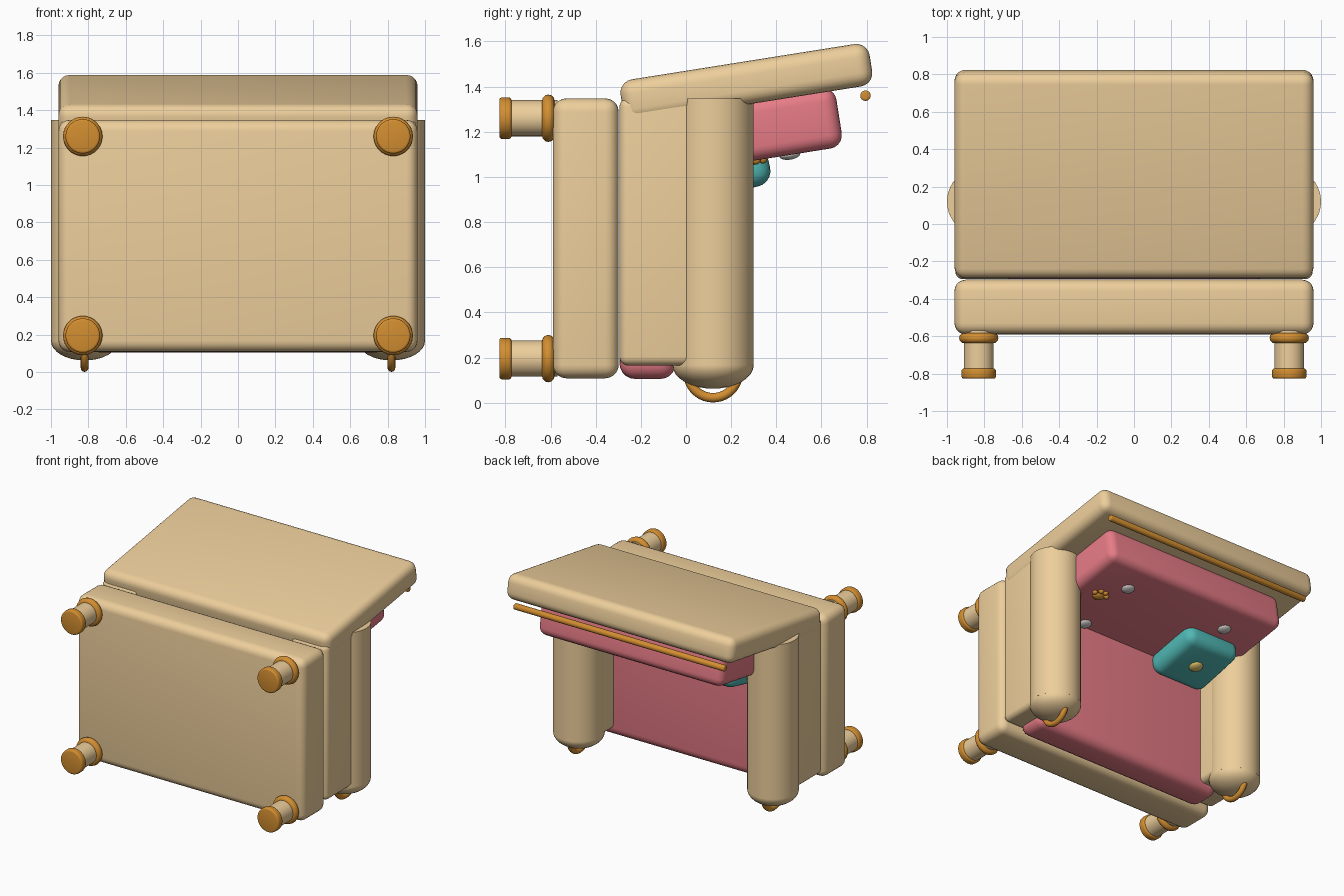
import bpy, math
from math import radians, pi

if "Cube" in bpy.data.objects:
    bpy.data.objects.remove(bpy.data.objects["Cube"])

def mat(name, c):
    m = bpy.data.materials.new(name)
    m.diffuse_color = (*c, 1)
    m.use_nodes = True
    m.node_tree.nodes["Principled BSDF"].inputs["Base Color"].default_value = m.diffuse_color
    return m

TAN = mat("tan_fabric", (0.85, 0.62, 0.33))
WOOD = mat("orange_wood", (0.65, 0.27, 0.03))
PINK = mat("pink_cushion", (0.80, 0.20, 0.24))
TEAL = mat("teal_pillow", (0.08, 0.48, 0.46))
GOLD = mat("gold_button", (0.75, 0.55, 0.15))
SILVER = mat("silver_button", (0.65, 0.63, 0.60))
TILT = radians(9)

def finish(name, m):
    o = bpy.context.object
    o.name = name
    o.data.materials.append(m)
    bpy.ops.object.shade_smooth_by_angle(angle=radians(40))
    return o

def box(name, loc, size, m, r=0.06, tilt=0):
    bpy.ops.mesh.primitive_cube_add(size=1)
    o = bpy.context.object
    o.scale = size
    bpy.ops.object.transform_apply(location=False, rotation=False, scale=True)
    b = o.modifiers.new("round", 'BEVEL')
    b.width, b.segments = r, 5
    bpy.ops.object.modifier_apply(modifier="round")
    o.location, o.rotation_euler = loc, (tilt, 0, 0)
    return finish(name, m)

def cyl(name, loc, r, h, m, rot=(0, 0, 0), bevel=0):
    bpy.ops.mesh.primitive_cylinder_add(vertices=40, radius=r, depth=h, location=loc, rotation=rot)
    if bevel:
        b = bpy.context.object.modifiers.new("round", 'BEVEL')
        b.width, b.segments, b.limit_method = bevel, 3, 'ANGLE'
        bpy.ops.object.modifier_apply(modifier="round")
    return finish(name, m)

def ball(name, loc, size, m, tilt=0):
    bpy.ops.mesh.primitive_uv_sphere_add(segments=32, ring_count=16, radius=1, location=loc, rotation=(tilt, 0, 0))
    bpy.context.object.scale = size
    return finish(name, m)

def ring(name, loc, R, r, m, rot):
    bpy.ops.mesh.primitive_torus_add(major_radius=R, minor_radius=r, major_segments=40,
                                     minor_segments=12, location=loc, rotation=rot)
    return finish(name, m)

# chair lies on its front: seat base, backrest and cushions
box("seat_base", (0, -0.444, 0.728), (1.92, 0.292, 1.24), TAN)
box("seat_cushion", (0, -0.17, 0.71), (1.62, 0.25, 1.21), PINK, 0.07)
box("backrest", (0, 0.2675, 1.4165), (1.92, 1.117, 0.19), TAN, 0.06, TILT)
box("back_cushion", (0, 0.283, 1.206), (1.56, 0.80, 0.27), PINK, 0.06, TILT)

for s, side in ((-1, "left"), (1, "right")):
    # arms: panel, roll, domed front, front handle
    box(side + "_arm_panel", (s * 0.80, -0.085, 0.757), (0.31, 0.42, 1.185), TAN, 0.04)
    cyl(side + "_arm_roll", (s * 0.82, 0.12, 0.757), 0.18, 1.18, TAN)
    ball(side + "_arm_dome", (s * 0.82, 0.12, 0.167), (0.18, 0.18, 0.105), TAN)
    ring(side + "_arm_ring", (s * 0.82, 0.12, 0.134), 0.112, 0.021, WOOD, (0, pi / 2, 0))
    # legs
    for z, end in ((0.195, "front"), (1.26, "rear")):
        n = f"{side}_{end}_leg"
        cyl(n, (s * 0.83, -0.69, z), 0.08, 0.24, TAN, (pi / 2, 0, 0))
        cyl(n + "_foot", (s * 0.83, -0.80, z), 0.092, 0.054, WOOD, (pi / 2, 0, 0), 0.012)
        ring(n + "_collar", (s * 0.83, -0.61, z), 0.077, 0.028, WOOD, (pi / 2, 0, 0))

def face_z(y):
    # front surface of the tilted back cushion
    return 1.073 + (y - 0.3) * math.tan(TILT)

# tufting buttons
for x in (-0.44, 0.44):
    for y in (-0.01, 0.46):
        ball("tuft_button", (x, y, face_z(y)), (0.047, 0.047, 0.022), SILVER, TILT)

# paw ornament
ball("paw_pad", (0.565, 0.285, face_z(0.285)), (0.046, 0.036, 0.022), WOOD, TILT)
for dx, dy in ((-0.052, 0.025), (-0.02, 0.055), (0.02, 0.055), (0.052, 0.025)):
    y = 0.285 + dy
    ball("paw_toe", (0.565 + dx, y, face_z(y)), (0.02, 0.02, 0.02), WOOD, TILT)

# throw pillow with its button
PT = radians(13)
box("throw_pillow", (-0.43, 0.145, 1.005), (0.46, 0.46, 0.17), TEAL, 0.07, PT)
ball("pillow_button", (-0.43, 0.163, 0.924), (0.05, 0.05, 0.025), GOLD, PT)

# piping along the top of the backrest
cyl("backrest_piping", (0, 0.795, 1.36), 0.023, 1.78, WOOD, (0, pi / 2, 0), 0.008)
